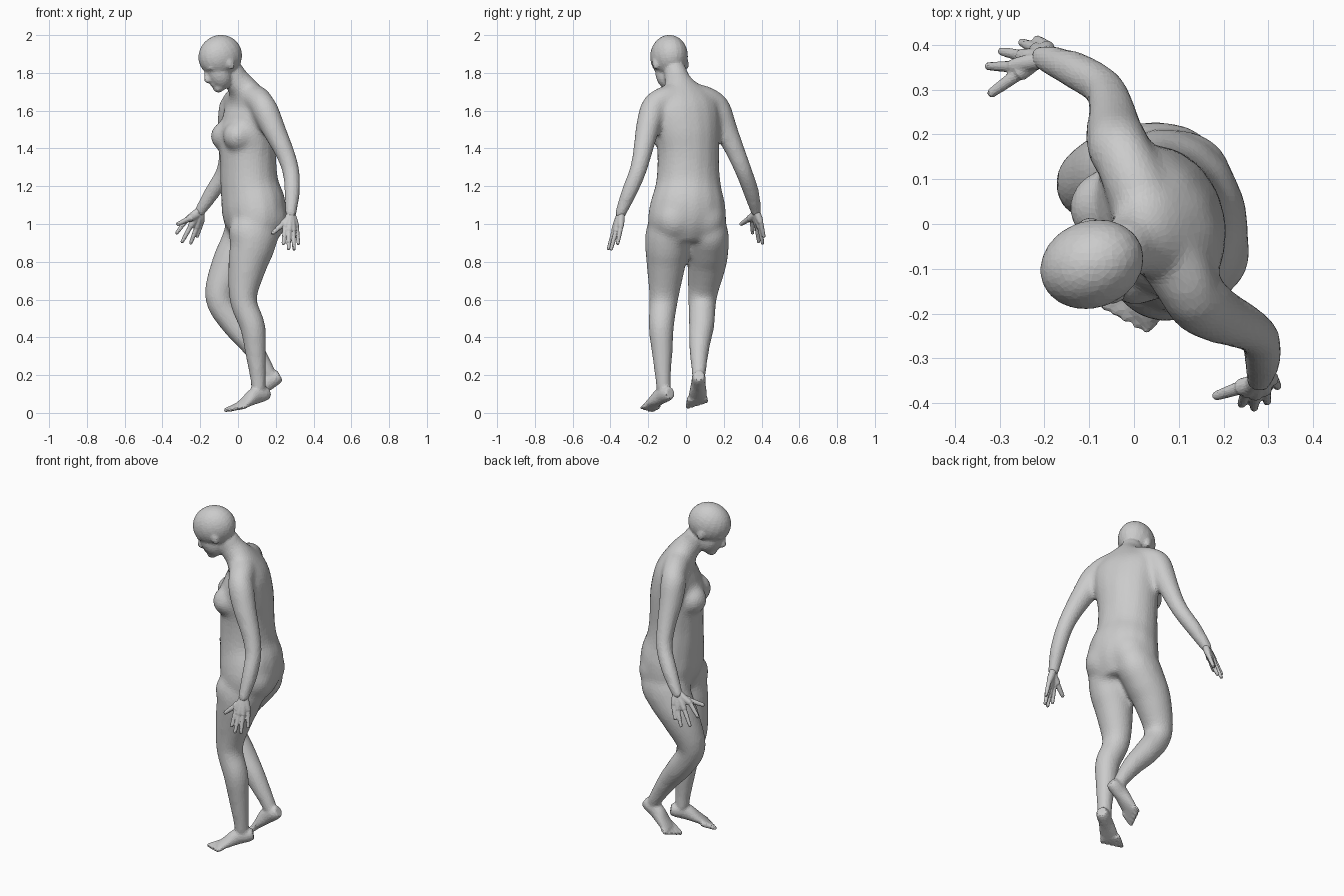
import bpy, bmesh, math
from mathutils import Vector, Matrix

default_cube = bpy.data.objects.get("Cube")
if default_cube:
    bpy.data.objects.remove(default_cube, do_unlink=True)

skin = bpy.data.materials.new("skin_grey")
skin.use_nodes = True
grey = (0.6, 0.6, 0.6, 1)
skin.diffuse_color = grey
skin.node_tree.nodes["Principled BSDF"].inputs["Base Color"].default_value = grey


def forward_of(degrees):
    a = math.radians(degrees)
    return Vector((-math.cos(a), -math.sin(a), 0))


def left_of(degrees):
    return Vector((0, 0, 1)).cross(forward_of(degrees))


def spline(points, steps):
    """Catmull-Rom through stations of any dimension."""
    pts = [points[0]] + points + [points[-1]]
    out = []
    for a, b, c, d in zip(pts, pts[1:], pts[2:], pts[3:]):
        for s in range(steps):
            t = s / steps
            out.append(0.5 * (2 * b + (c - a) * t + (2 * a - 5 * b + 4 * c - d) * t ** 2
                              + (3 * b - a - 3 * c + d) * t ** 3))
    return out + [points[-1]]


def loft(bm, stations, angle=20, side=None, sides=16, steps=4):
    """Oval tube; a station is centre, half width, half depth and an optional turn."""
    rows = []
    for s in stations:
        s = list(s)
        if len(s) == 4:
            s.append(s[3])
        if len(s) == 5:
            s.append(angle)
        rows.append(Vector(s))
    rows = spline(rows, steps)
    rings = []
    for i, r in enumerate(rows):
        lo, hi = rows[max(i - 1, 0)], rows[min(i + 1, len(rows) - 1)]
        tangent = Vector((hi - lo)[:3]).normalized()
        across = side if side else left_of(r[5])
        across = (across - tangent * across.dot(tangent)).normalized()
        deep = tangent.cross(across)
        ring = []
        for k in range(sides):
            a = math.tau * k / sides
            ring.append(bm.verts.new(Vector(r[:3]) + across * r[3] * math.cos(a)
                                     + deep * r[4] * math.sin(a)))
        rings.append(ring)
    for p, q in zip(rings, rings[1:]):
        for k in range(sides):
            n = (k + 1) % sides
            bm.faces.new((p[k], p[n], q[n], q[k]))
    bm.faces.new(rings[0][::-1])
    bm.faces.new(rings[-1])


def ball(bm, centre, radii, frame=None):
    m = Matrix.Translation(centre) @ (frame or Matrix()) @ Matrix.Diagonal((*radii, 1))
    bmesh.ops.create_uvsphere(bm, u_segments=20, v_segments=14, radius=1, matrix=m)


def digit(bm, base, tip, r, side):
    """Finger or toe with a rounded tip."""
    loft(bm, [(*base, r * 1.1), (*base.lerp(tip, 0.5), r), (*tip, r * 0.8)],
         side=side, sides=10, steps=3)
    ball(bm, tip, (r * 0.8,) * 3)


def fuse(bm, name, voxel, smooth):
    """Join the overlapping forms into one skin."""
    bmesh.ops.recalc_face_normals(bm, faces=bm.faces)
    mesh = bpy.data.meshes.new(name)
    bm.to_mesh(mesh)
    bm.free()
    mesh.materials.append(skin)
    ob = bpy.data.objects.new(name, mesh)
    bpy.context.collection.objects.link(ob)
    join = ob.modifiers.new("join", 'REMESH')
    join.mode, join.voxel_size = 'VOXEL', voxel
    relax = ob.modifiers.new("relax", 'SMOOTH')
    relax.factor, relax.iterations = 0.5, smooth
    return ob


def finish(bm, name, voxel, smooth, ratio):
    facets = fuse(bm, name, voxel, smooth).modifiers.new("facets", 'DECIMATE')
    facets.ratio = ratio


def blended(bm):
    """Melt the large forms together before finer ones are added."""
    ob = fuse(bm, "blend", .012, 18)
    mesh = bpy.data.meshes.new_from_object(
        ob.evaluated_get(bpy.context.evaluated_depsgraph_get()))
    bpy.data.objects.remove(ob, do_unlink=True)
    out = bmesh.new()
    out.from_mesh(mesh)
    bpy.data.meshes.remove(mesh)
    return out


# Torso and neck, turning towards the shoulders
trunk = bmesh.new()
loft(trunk, [(.085, .01, .91, .16, .11, 14), (.088, .005, 1, .21, .157, 14),
             (.082, .01, 1.1, .204, .17, 15), (.062, .012, 1.2, .178, .155, 17),
             (.055, .012, 1.3, .168, .148, 20), (.053, .012, 1.4, .17, .147, 23),
             (.057, .006, 1.5, .18, .143, 26), (.06, .002, 1.6, .185, .12, 27),
             (.05, -.01, 1.66, .165, .093, 27), (.025, -.03, 1.72, .1, .076, 26),
             (-.01, -.047, 1.765, .069, .07, 24), (-.045, -.062, 1.83, .062, .064, 22)])

# Shoulder girdle
loft(trunk, [(.135, -.175, 1.625, .066), (.102, -.11, 1.66, .072), (.045, -.01, 1.677, .075),
             (-.002, .1, 1.662, .07), (-.032, .17, 1.625, .065)], side=forward_of(27))

# Bust and buttocks
chest, hips = Vector((.055, .01, 1.465)), Vector((.1, .01, 1.025))
ball(trunk, chest + forward_of(26) * .075 + Vector((0, 0, .02)), (.08, .08, .09))
for side in (-1, 1):
    ball(trunk, chest + forward_of(26) * .092 + left_of(26) * .074 * side, (.086, .086, .083))
    ball(trunk, hips - forward_of(14) * .027 + left_of(14) * .08 * side, (.115, .115, .12))

# Arms
left_arm = [(.115, -.15, 1.655, .06), (.143, -.175, 1.605, .071), (.19, -.205, 1.5, .064),
            (.247, -.23, 1.38, .053), (.28, -.255, 1.28, .047), (.287, -.3, 1.17, .044),
            (.28, -.345, 1.06, .033), (.279, -.353, 1.03, .03)]
right_arm = [(-.025, .145, 1.655, .06), (-.035, .17, 1.605, .071), (-.045, .21, 1.5, .064),
             (-.05, .255, 1.4, .054), (-.07, .305, 1.28, .047), (-.135, .345, 1.17, .044),
             (-.2, .37, 1.07, .033), (-.215, .373, 1.045, .03)]
for arm in (left_arm, right_arm):
    loft(trunk, arm)

# Legs
left_leg = [(.09, -.08, 1.06, .07, .08), (.085, -.098, .97, .11, .135),
            (.075, -.102, .88, .115, .122), (.05, -.106, .78, .104), (.027, -.118, .6, .078, .073),
            (.077, -.131, .46, .069), (.093, -.126, .32, .057), (.105, -.122, .19, .044),
            (.11, -.115, .1, .04)]
right_leg = [(.08, .1, 1.06, .07, .08), (.065, .11, .97, .11, .135),
             (.02, .115, .88, .112, .122), (-.04, .109, .78, .104), (-.1, .087, .61, .077),
             (-.02, .083, .47, .07), (.06, .072, .37, .059), (.14, .068, .25, .044),
             (.182, .068, .17, .038)]
for leg in (left_leg, right_leg):
    loft(trunk, leg, angle=18)

body = blended(trunk)


# Feet: stations run along, above and across the sole
def foot(bm, heel, toe, inner):
    f = (toe - heel).normalized()
    l = Vector((0, 0, 1)).cross(f).normalized()
    u = f.cross(l)

    def at(along, across, height):
        return heel + f * along + l * across + u * height

    loft(bm, [(*at(a, 0, h), w, d) for a, h, w, d in
              [(0, .037, .028, .031), (.03, .04, .037, .04), (.085, .045, .038, .045),
               (.15, .029, .048, .029), (.205, .016, .05, .016)]], side=l)
    for k in range(5):
        across = inner * (.041 - .0205 * k)
        digit(bm, at(.18, across, .016), at(.255 - .011 * k, across * 1.2, .012),
              .0165 - .0012 * k, l)


foot(body, Vector((.168, -.077, .07)), Vector((-.035, -.222, .002)), -1)
foot(body, Vector((.243, .07, .168)), Vector((.03, .06, .02)), 1)

# Head, bowed forward
l = left_of(21)
f = Matrix.Rotation(math.radians(25), 3, l) @ forward_of(21)
u = f.cross(l)
frame = Matrix((f, l, u)).transposed().to_4x4()
skull = Vector((-.094, -.09, 1.888))


def on_head(along, across, height):
    return skull + f * along + l * across + u * height


ball(body, skull, (.12, .098, .112), frame)
ball(body, on_head(.046, 0, -.08), (.066, .07, .09), frame)
ball(body, on_head(.076, 0, -.145), (.033, .036, .028), frame)
loft(body, [(*on_head(.1, 0, -.03), .01), (*on_head(.113, 0, -.06), .012),
            (*on_head(.12, 0, -.082), .018), (*on_head(.1, 0, -.092), .016)], side=l)
ball(body, on_head(.1, 0, -.118), (.014, .026, .012), frame)
for side in (-1, 1):
    ball(body, on_head(.088, .036 * side, -.025), (.02, .03, .012), frame)
    ball(body, on_head(-.005, .088 * side, -.045), (.022, .013, .034), frame)
finish(body, "body", .008, 5, .2)


# Hands: tips run from thumb to little finger
def hand(name, wrist, tips):
    bm = bmesh.new()
    wrist, tips = Vector(wrist), [Vector(t) for t in tips]
    thumb, fingers = tips[0], tips[1:]
    across = (fingers[0] - fingers[-1]).normalized()
    middle = sum(fingers, Vector()) / 4
    for tip in fingers:
        spread = (tip - middle) * .3
        knuckle = wrist.lerp(tip, .5) + spread * .8
        loft(bm, [(*wrist + spread * .2, .018), (*wrist.lerp(knuckle, .6), .019),
                  (*knuckle, .016)], side=across)
        digit(bm, knuckle, tip, .0122, across)
    root = wrist.lerp(middle, .15)
    loft(bm, [(*root, .018), (*root.lerp(thumb, .45), .02)], side=across)
    digit(bm, root.lerp(thumb, .4), thumb, .014, across)
    finish(bm, name, .004, 6, .2)


hand("left_hand", (.28, -.343, 1.065),
     [(.185, -.383, .953), (.24, -.402, .897), (.268, -.41, .87), (.297, -.396, .868),
      (.32, -.362, .897)])
hand("right_hand", (-.197, .368, 1.075),
     [(-.317, .293, 1), (-.324, .352, .953), (-.295, .385, .907), (-.25, .405, .9),
      (-.216, .412, .936)])
